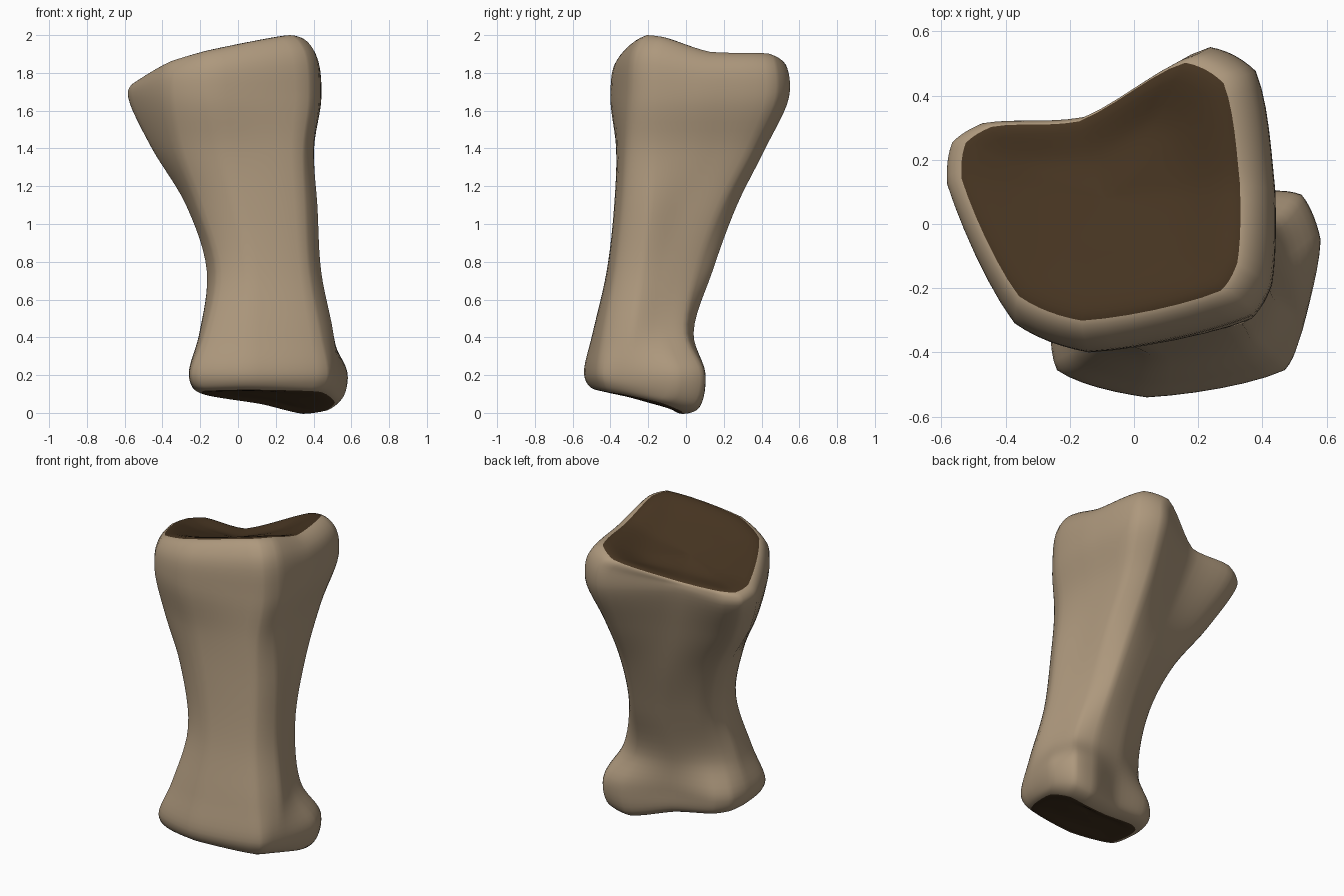
import bpy, bmesh, math
from mathutils import Vector

if "Cube" in bpy.data.objects:
    bpy.data.objects.remove(bpy.data.objects["Cube"])


def material(name, rgb):
    m = bpy.data.materials.new(name)
    m.diffuse_color = (*rgb, 1)
    m.use_nodes = True
    m.node_tree.nodes["Principled BSDF"].inputs["Base Color"].default_value = m.diffuse_color
    return m


def spline(p0, p1, p2, p3, t):
    """Centripetal Catmull-Rom point between p1 and p2."""
    ts = [0.0]
    for a, b in ((p0, p1), (p1, p2), (p2, p3)):
        ts.append(ts[-1] + max((b - a).length, 1e-4) ** 0.5)
    u = ts[1] + (ts[2] - ts[1]) * t
    mix = lambda a, b, i, j: a + (b - a) * ((u - ts[i]) / (ts[j] - ts[i]))
    a1, a2, a3 = mix(p0, p1, 0, 1), mix(p1, p2, 1, 2), mix(p2, p3, 2, 3)
    return mix(mix(a1, a2, 0, 2), mix(a2, a3, 1, 3), 1, 2)


# Shaft sections, counterclockwise from the front-left corner
sections = {
    0.21: [(-.24, -.455), (.04, -.54), (.47, -.455), (.525, -.33), (.58, -.05),
           (.52, .09), (.38, .10), (.12, -.01), (-.15, -.06), (-.23, -.13), (-.26, -.25)],
    0.42: [(-.17, -.42), (.05, -.495), (.43, -.43), (.505, -.29), (.48, -.12),
           (.44, .0), (.32, .04), (.10, .0), (-.09, -.09), (-.16, -.15), (-.205, -.23)],
    0.75: [(-.11, -.345), (.06, -.42), (.37, -.37), (.44, -.24), (.41, -.09),
           (.36, .06), (.28, .14), (.08, .10), (-.09, .0), (-.14, -.06), (-.165, -.15)],
    1.10: [(-.21, -.28), (-.01, -.38), (.35, -.33), (.42, -.20), (.385, -.02),
           (.34, .19), (.24, .27), (.0, .20), (-.18, .10), (-.25, .04), (-.275, -.04)],
    1.40: [(-.32, -.28), (-.09, -.37), (.34, -.31), (.40, -.19), (.39, .08),
           (.34, .35), (.23, .42), (-.08, .27), (-.35, .20), (-.44, .14), (-.455, .01)],
    1.67: [(-.37, -.31), (-.14, -.40), (.37, -.29), (.43, -.19), (.44, .10),
           (.38, .47), (.24, .545), (-.15, .33), (-.47, .31), (-.565, .25), (-.58, .12)],
}


def top_z(x, y):
    dip = .055 * math.exp(-((y - .12) / .2) ** 2) * min(1, max(.2, .8 + 1.2 * x))
    dip += .07 * math.exp(-((x + .12) / .22) ** 2 - ((y - .33) / .2) ** 2)
    return 1.91 + .23 * x - .15 * y - dip


def bottom_z(x, y):
    t = (-.08 - y) / .4
    rise = .14 * max(0, .37 - x) * (1 - t) + .25 * max(0, x - .39)
    return .008 + .115 * t + rise


def cap_ring(outline, centre, shift, sx, sy, height, dz=0, blend=1, base=0):
    """Scaled copy of an end outline laid on the joint surface."""
    ring = []
    for x, y in outline:
        x = centre[0] + (x - centre[0]) * sx + shift[0]
        y = centre[1] + (y - centre[1]) * sy + shift[1]
        z = height(x, y) + dz
        ring.append(Vector((x, y, base + (z - base) * blend)))
    return ring


bot, top = sections[0.21], sections[1.67]
BC, TC = (.16, -.225), (-.06, .06)
rings = [
    cap_ring(bot, BC, (0, 0), .02, .02, bottom_z, .012),
    cap_ring(bot, BC, (0, -.02), .45, .4, bottom_z, .010),
    cap_ring(bot, BC, (0, -.03), .84, .72, bottom_z),
    cap_ring(bot, BC, (0, -.005), .95, .92, bottom_z, 0, .75, .21),
]
rings += [[Vector((x, y, z)) for x, y in pts] for z, pts in sections.items()]
rings += [
    cap_ring(top, TC, (-.01, .01), .97, .97, top_z, 0, .68, 1.67),
    cap_ring(top, TC, (-.035, .03), .85, .85, top_z),
    cap_ring(top, TC, (-.03, .02), .45, .45, top_z, -.02),
    cap_ring(top, TC, (-.03, .02), .02, .02, top_z, -.025),
]

# Round off each ring (flattened halfway to keep the faces), then
# interpolate smoothly from ring to ring
N = 6
dense = []
for r in rings:
    k = len(r)
    dense.append([spline(r[i - 1], r[i], r[(i + 1) % k], r[(i + 2) % k], s / N)
                  .lerp(r[i].lerp(r[(i + 1) % k], s / N), .4)
                  for i in range(k) for s in range(N)])
last = len(dense) - 1
rows = []
for j in range(last):
    for s in range(N):
        row = []
        for i in range(len(dense[0])):
            p1, p2 = dense[j][i], dense[j + 1][i]
            p0 = dense[j - 1][i] if j else p1 * 2 - p2
            p3 = dense[j + 2][i] if j + 2 <= last else p2 * 2 - p1
            row.append(spline(p0, p1, p2, p3, s / N))
        rows.append(row)
rows.append(dense[-1])

# Skin the rows; joint surfaces at both ends are dark
bm = bmesh.new()
vs = [[bm.verts.new(p) for p in row] for row in rows]
cols = len(vs[0])
for j in range(len(vs) - 1):
    dark = j < 2 * N or j >= (last - 2) * N
    for i in range(cols):
        n = (i + 1) % cols
        f = bm.faces.new((vs[j][i], vs[j][n], vs[j + 1][n], vs[j + 1][i]))
        f.material_index = int(dark)
for loop in (vs[0][::-1], vs[-1]):
    bm.faces.new(loop).material_index = 1
bmesh.ops.recalc_face_normals(bm, faces=bm.faces)
for f in bm.faces:
    f.smooth = True

mesh = bpy.data.meshes.new("toe_bone")
bm.to_mesh(mesh)
bm.free()
mesh.materials.append(material("bone tan", (.42, .315, .205)))
mesh.materials.append(material("joint dark brown", (.06, .034, .015)))
bone = bpy.data.objects.new("toe_bone", mesh)
bpy.context.collection.objects.link(bone)
